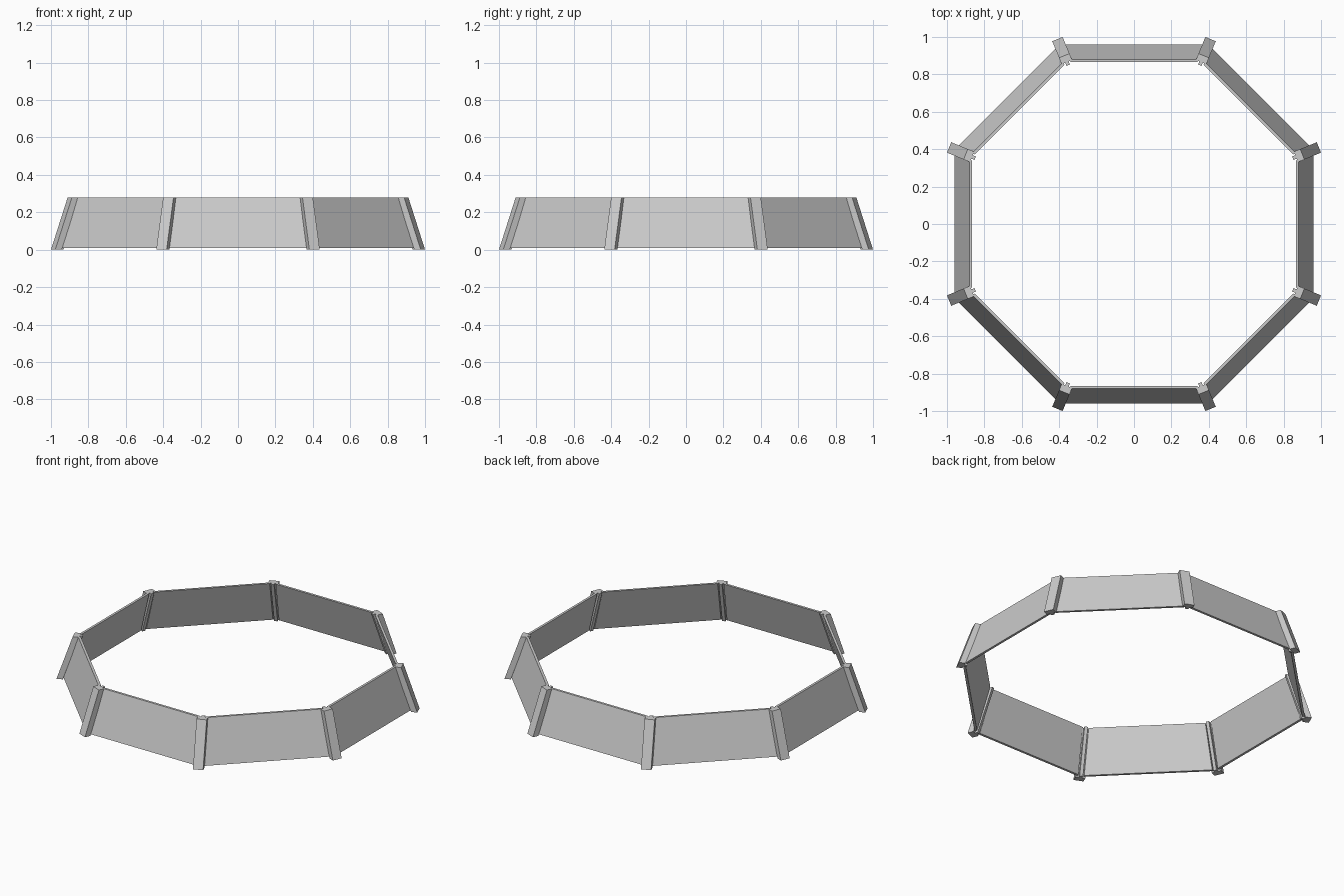
import bpy, bmesh, math

if "Cube" in bpy.data.objects:
    bpy.data.objects.remove(bpy.data.objects["Cube"])

SIDES = 8
HEIGHT = 0.278
HALF = math.pi / SIDES


def loft(name, bottom, top, angle):
    """Closed prism between two outlines with equal point counts, turned about z."""
    bm = bmesh.new()
    low = [bm.verts.new(p) for p in bottom]
    high = [bm.verts.new(p) for p in top]
    bm.faces.new(low)
    bm.faces.new(high)
    n = len(low)
    for i in range(n):
        j = (i + 1) % n
        bm.faces.new((low[i], low[j], high[j], high[i]))
    bmesh.ops.recalc_face_normals(bm, faces=bm.faces)
    mesh = bpy.data.meshes.new(name)
    bm.to_mesh(mesh)
    bm.free()
    obj = bpy.data.objects.new(name, mesh)
    obj.rotation_euler.z = angle
    bpy.context.collection.objects.link(obj)
    return obj


def panel_outline(outer, z):
    """Thin strip whose ends stop short of the corner line."""
    def end(a):
        return a * math.tan(HALF) - 0.0195
    inner = outer - 0.015
    return [(outer, -end(outer), z), (outer, end(outer), z),
            (inner, end(inner), z), (inner, -end(inner), z)]


# T-shaped post section: (depth inward, sideways), wide cap outside, web inside
POST = [(0, -0.03), (0, 0.03), (0.037, 0.03), (0.037, 0.01),
        (0.055, 0.01), (0.055, -0.01), (0.037, -0.01), (0.037, -0.03)]


def post_outline(outer, z):
    return [(outer - d, s, z) for d, s in POST]


for i in range(SIDES):
    angle = 2 * HALF * i
    # inward-leaning wall panel
    loft(f"wall_panel_{i + 1}", panel_outline(0.96, 0.008),
         panel_outline(0.88, HEIGHT), angle)
    # corner post covering the joint
    loft(f"corner_post_{i + 1}", post_outline(1.07, 0),
         post_outline(0.974, HEIGHT), angle + HALF)
